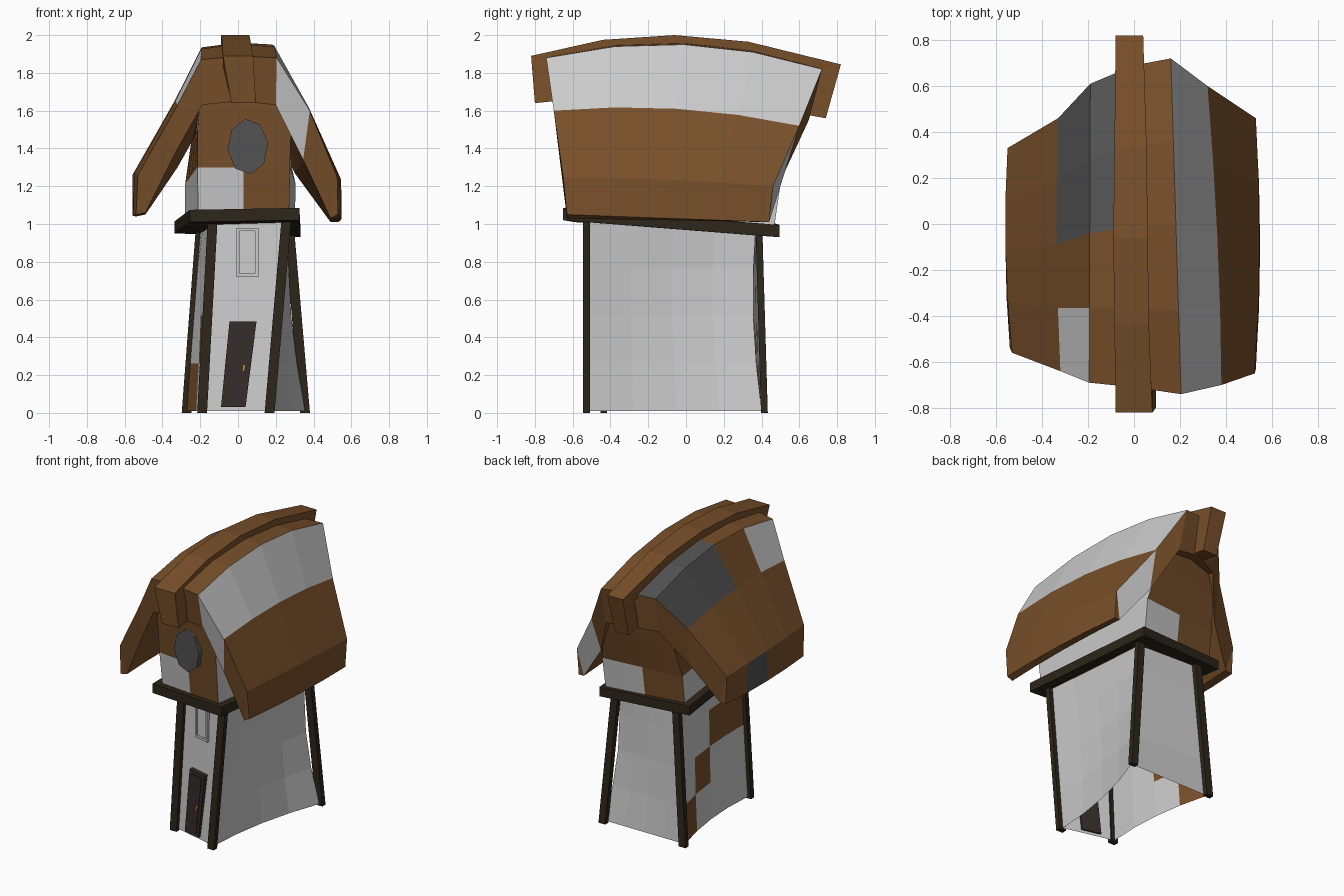
import bpy, bmesh, math
from mathutils import Vector

if "Cube" in bpy.data.objects:
    bpy.data.objects.remove(bpy.data.objects["Cube"])


def material(name, r, g, b):
    m = bpy.data.materials.new(name)
    m.diffuse_color = (r, g, b, 1)
    m.use_nodes = True
    m.node_tree.nodes["Principled BSDF"].inputs["Base Color"].default_value = m.diffuse_color
    return m


plaster = material("plaster", .8, .8, .8)
wood = material("brown_wood", .19, .08, .023)
slate = material("dark_slate", .085, .085, .085)
beam = material("dark_beam", .026, .019, .010)
door_wood = material("door_wood", .037, .025, .024)
brass = material("brass", .6, .32, .03)
PALETTE = [plaster, wood, slate]
P, W, S = 0, 1, 2


def build(name, verts, faces, mats, indices=None):
    mesh = bpy.data.meshes.new(name)
    mesh.from_pydata([tuple(v) for v in verts], [], faces)
    for m in mats:
        mesh.materials.append(m)
    if indices:
        mesh.polygons.foreach_set("material_index", indices)
    bm = bmesh.new()
    bm.from_mesh(mesh)
    bmesh.ops.recalc_face_normals(bm, faces=bm.faces)
    bm.to_mesh(mesh)
    bm.free()
    ob = bpy.data.objects.new(name, mesh)
    bpy.context.collection.objects.link(ob)
    return ob


def prism(name, a, b, mat):
    """Solid between two matching outlines."""
    n = len(a)
    faces = [list(range(n)), list(range(n, 2 * n))]
    faces += [(i, (i + 1) % n, n + (i + 1) % n, n + i) for i in range(n)]
    return build(name, list(a) + list(b), faces, [mat])


def plate(name, outline, y0, y1, slope, mat):
    """Flat panel on the skewed front wall, outline in x and z."""
    return prism(name, [(x, y0 + slope * x, z) for x, z in outline],
                 [(x, y1 + slope * x, z) for x, z in outline], mat)


def post(name, a, b, wx, wy, mat):
    rect = [(-wx / 2, -wy / 2), (wx / 2, -wy / 2), (wx / 2, wy / 2), (-wx / 2, wy / 2)]
    ends = [[(c[0] + dx, c[1] + dy, c[2]) for dx, dy in rect] for c in (a, b)]
    return prism(name, ends[0], ends[1], mat)


def walls(name, levels, bows, colour, seg=4):
    """Four-sided wall shell; sides are 0 front, 1 right, 2 back, 3 left."""
    verts, faces, idx = [], [], []
    for corners, bow in zip(levels, bows):
        centre = sum((Vector(c) for c in corners), Vector()) / 4
        for s in range(4):
            a, b = Vector(corners[s]), Vector(corners[(s + 1) % 4])
            inward = centre - (a + b) / 2
            inward.z = 0
            inward.normalize()
            for k in range(seg):
                t = k / seg
                depth = bow * 4 * t * (1 - t) if s in (1, 3) else 0
                verts.append(a.lerp(b, t) + inward * depth)
    n = 4 * seg
    for r in range(len(levels) - 1):
        for i in range(n):
            j = (i + 1) % n
            faces.append((r * n + i, r * n + j, (r + 1) * n + j, (r + 1) * n + i))
            idx.append(colour(i // seg, i % seg, r))
    return build(name, verts, faces, PALETTE, idx)


# Corner posts, bottom and top centres
feet = [(-.19, -.435), (.167, -.527), (.355, .415), (-.272, .415)]
heads = [(-.135, -.425), (.255, -.527), (.268, .385), (-.195, .385)]
for label, f, h in zip(("front_left", "front_right", "back_right", "back_left"), feet, heads):
    post(label + "_post", (*f, 0), (*h, 1.01), .052, .036, beam)

# Lower tower walls
levels = []
for k in range(5):
    t = k / 4
    ring = []
    for c in range(4):
        x = feet[c][0] + (heads[c][0] - feet[c][0]) * t
        y = (feet[c][1] + (heads[c][1] - feet[c][1]) * t) * .965
        if c == 2:
            x -= .03 * math.sin(math.pi * t)
            y -= .03 * math.sin(math.pi * t)
        ring.append((x, y, .01 + t * 1.01))
    levels.append(ring)
left_patches = {(0, 0), (1, 1), (2, 2), (2, 3)}
walls("tower_walls", levels, [.04, .035, .025, .015, 0],
      lambda s, c, r: W if s == 3 and (r, c) in left_patches else P)

# Floor beam slab carrying the upper storey
corners = [(-.255, -.59, 1.01), (.325, -.65, 1.02), (.33, .495, .93), (-.335, .44, .95)]
prism("floor_beam", corners, [(x, y, z + .065) for x, y, z in corners], beam)

# Upper storey walls
levels = [
    [(-.21, -.54, 1.04), (.27, -.60, 1.04), (.30, .465, .97), (-.28, .41, .98)],
    [(-.215, -.57, 1.30), (.275, -.63, 1.30), (.305, .50, 1.21), (-.28, .44, 1.21)],
    [(-.215, -.59, 1.50), (.28, -.65, 1.48), (.25, .57, 1.46), (-.25, .49, 1.42)],
    [(-.20, -.61, 1.67), (.20, -.66, 1.67), (.18, .60, 1.61), (-.19, .54, 1.61)],
]


def upper_colour(side, col, row):
    if side == 1:
        return P
    if row == 0:
        return P if (side in (0, 2) and col < 2) or side == 3 else W
    return P if side == 3 and row == 2 and col == 3 else W


walls("upper_walls", levels, [0, 0, 0, 0], upper_colour)

# Thick bowed roof: front x z y, back x z y, rise at mid length
section = [
    (-.54, 1.05, -.54, -.54, 1.04, .33, .0), (-.53, 1.26, -.56, -.55, 1.24, .33, .01),
    (-.32, 1.63, -.64, -.33, 1.57, .46, .05), (-.195, 1.87, -.69, -.19, 1.80, .61, .10),
    (0, 1.89, -.71, 0, 1.83, .69, .10), (.205, 1.88, -.74, .16, 1.82, .72, .10),
    (.38, 1.60, -.70, .32, 1.52, .60, .05), (.525, 1.25, -.65, .53, 1.20, .46, .01),
    (.53, 1.05, -.63, .53, 1.01, .44, .0), (.49, 1.03, -.63, .49, 1.01, .44, .0),
    (.345, 1.34, -.65, .30, 1.27, .52, .02), (.20, 1.63, -.68, .17, 1.55, .65, .04),
    (0, 1.65, -.69, 0, 1.57, .65, .04), (-.19, 1.63, -.67, -.18, 1.55, .57, .04),
    (-.34, 1.36, -.60, -.32, 1.30, .42, .02), (-.49, 1.06, -.54, -.49, 1.05, .33, .0)]
N, R = len(section), 5
verts, faces, idx = [], [], []
for k in range(R):
    t = k / (R - 1)
    arch = 4 * t * (1 - t)
    for xf, zf, yf, xb, zb, yb, rise in section:
        x = xf + (xb - xf) * t
        if abs(xf) > .3:
            x *= 1 + .035 * arch
        verts.append((x, yf + (yb - yf) * t, zf + (zb - zf) * t + rise * arch))
for k in range(R - 1):
    for i in range(N):
        j = (i + 1) % N
        faces.append((k * N + i, k * N + j, (k + 1) * N + j, (k + 1) * N + i))
        colour = W
        if i == 5 or (i == 2 and k == 0):
            colour = P
        elif (i in (2, 3) and k >= 2) or (i == 0 and k == 2):
            colour = S
        idx.append(colour)
caps = [(0, 1, 15), (1, 2, 14, 15), (2, 3, 13, 14), (3, 4, 12, 13),
        (4, 5, 11, 12), (5, 6, 10, 11), (6, 7, 9, 10), (7, 8, 9)]
for base, grey_cap in ((0, 5), ((R - 1) * N, 6)):
    for n, cap in enumerate(caps):
        faces.append([base + v for v in cap])
        idx.append(P if n == grey_cap else W)
build("roof", verts, faces, PALETTE, idx)

# Ridge cap with hanging ends, as paired outer and inner paths in y and z
outer = [(-.80, 1.64), (-.82, 1.89), (-.44, 1.975), (-.06, 2.0), (.33, 1.965), (.82, 1.845), (.74, 1.56)]
inner = [(-.70, 1.65), (-.70, 1.84), (-.44, 1.90), (-.06, 1.93), (.33, 1.89), (.69, 1.79), (.63, 1.58)]
xs = [(-.035, .095), (-.08, .08), (-.085, .065), (-.09, .06), (-.085, .055), (-.08, .04), (-.07, .04)]
path = list(zip(outer, inner, xs))
verts = []
for (yo, zo), (yi, zi), (x0, x1) in path:
    verts += [(x0, yo, zo), (x1, yo, zo), (x1, yi, zi), (x0, yi, zi)]
faces = [(0, 1, 2, 3), (24, 25, 26, 27)]
for k in range(len(path) - 1):
    faces += [(4 * k + i, 4 * k + (i + 1) % 4, 4 * k + 4 + (i + 1) % 4, 4 * k + 4 + i) for i in range(4)]
build("ridge_cap", verts, faces, [wood])

# Leaning door with raised panel and handle
plate("door", [(-.09, .03), (.04, .03), (.098, .485), (-.045, .485)], -.488, -.455, -.257, door_wood)
plate("door_panel", [(-.065, .05), (.02, .05), (.07, .46), (-.025, .46)], -.493, -.47, -.257, door_wood)
plate("door_handle", [(.022, .22), (.034, .22), (.04, .255), (.026, .255)], -.505, -.48, -.257, brass)

# Small front window
x0, x1, z0, z1, w = -.008, .108, .72, .98, .017
for label, (a, b, c, d) in {"left": (x0, x0 + w, z0, z1), "right": (x1 - w, x1, z0, z1),
                            "bottom": (x0 + w, x1 - w, z0, z0 + w),
                            "top": (x0 + w, x1 - w, z1 - w, z1)}.items():
    plate("window_frame_" + label, [(a, c), (b, c), (b, d), (a, d)], -.473, -.44, -.244, plaster)
plate("window_pane", [(x0, z0), (x1, z0), (x1, z1), (x0, z1)], -.462, -.44, -.244, plaster)

# Eight-sided gable window
octagon = [(.052 + .108 * math.cos(a), 1.41 + .147 * math.sin(a))
           for a in (math.radians(45 * k + 8) for k in range(8))]
plate("gable_window", octagon, -.643, -.59, -.125, slate)
